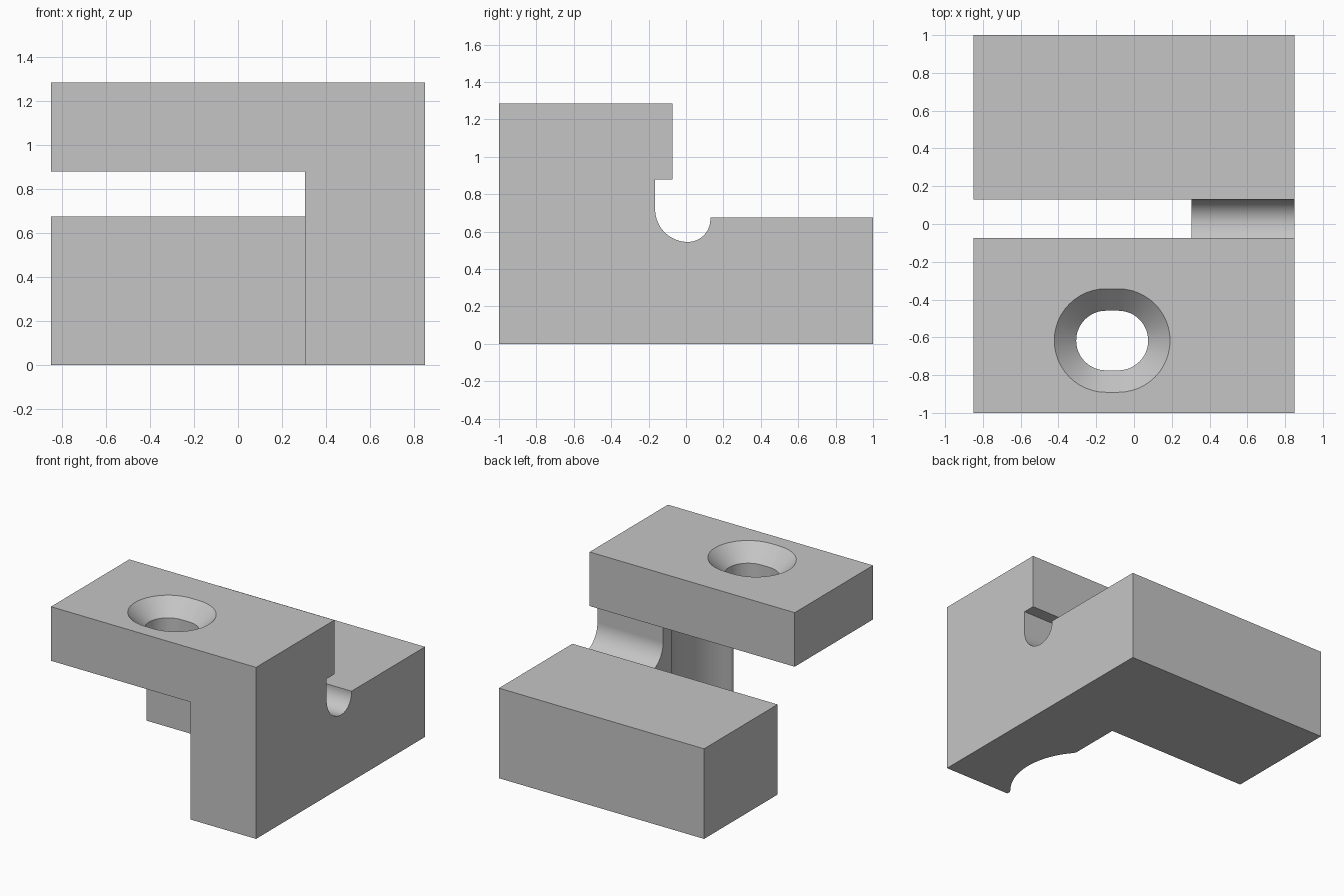
import bpy, bmesh
from math import sin, cos, pi, radians, asin

cube = bpy.data.objects.get("Cube")
if cube:
    bpy.data.objects.remove(cube, do_unlink=True)

grey = bpy.data.materials.new("plain grey")
grey.use_nodes = True
COLOR = (0.56, 0.56, 0.56, 1)
grey.diffuse_color = COLOR
grey.node_tree.nodes["Principled BSDF"].inputs["Base Color"].default_value = COLOR


def arc(cx, cy, r, a0, a1, n):
    """Points on an arc, angles in radians."""
    return [(cx + r * cos(a0 + (a1 - a0) * i / n),
             cy + r * sin(a0 + (a1 - a0) * i / n)) for i in range(n + 1)]


def loft(name, rings):
    """Closed solid through a list of equal rings of 3D points."""
    bm = bmesh.new()
    loops = [[bm.verts.new(p) for p in ring] for ring in rings]
    n = len(loops[0])
    for a, b in zip(loops, loops[1:]):
        for i in range(n):
            j = (i + 1) % n
            bm.faces.new((a[i], a[j], b[j], b[i]))
    bm.faces.new(loops[0][::-1])
    bm.faces.new(loops[-1])
    bmesh.ops.recalc_face_normals(bm, faces=bm.faces)
    mesh = bpy.data.meshes.new(name)
    bm.to_mesh(mesh)
    bm.free()
    mesh.materials.append(grey)
    obj = bpy.data.objects.new(name, mesh)
    bpy.context.collection.objects.link(obj)
    return obj


def cut(target, cutter):
    """Subtract the cutter and discard it."""
    cutter.hide_render = True
    mod = target.modifiers.new("cut", 'BOOLEAN')
    mod.operation = 'DIFFERENCE'
    mod.solver = 'EXACT'
    mod.object = cutter
    bpy.context.view_layer.objects.active = target
    bpy.ops.object.modifier_apply(modifier=mod.name)
    bpy.data.objects.remove(cutter, do_unlink=True)


W = 0.85        # half width
TOP = 1.285     # full height
JAW = 0.88      # underside of the upper jaw
STEP = 0.13     # front of the rear bar
INNER = 0.305   # inner face of the side wall

# Side profile (y, z): tall front jaw, undercut groove, low rear bar
profile = [(-1, 0), (1, 0), (1, 0.675), (STEP, 0.675)]
profile += arc(0.01, 0.665, 0.12, 0, -pi / 2, 16)
profile += arc(0.01, 0.72, 0.175, -pi / 2, -pi, 20)[1:]
profile += [(-0.165, JAW), (-0.073, JAW), (-0.073, TOP), (-1, TOP)]
body = loft("clamp_body", [[(x, y, z) for y, z in profile] for x in (-W, W)])

# Pocket below the jaw, bulging round the bolt hole into the side wall
HOLE_Y, R = -0.617, 0.52
CX = -0.08
half = asin(0.355 / R)
outline = [(-1.1, -1.2), (INNER, -1.2)]
outline += [(max(x, INNER), y) for x, y in arc(CX, HOLE_Y, R, -half, half, 24)]
outline += [(INNER, STEP), (-1.1, STEP)]
cut(body, loft("pocket_cutter", [[(x, y, z) for x, y in outline] for z in (-0.2, JAW)]))


# Countersunk slotted bolt hole
def slot(r, z):
    pts = arc(-0.083, HOLE_Y, r, -pi / 2, pi / 2, 24)
    pts += arc(-0.148, HOLE_Y, r, pi / 2, 3 * pi / 2, 24)
    return [(x, y, z) for x, y in pts]


cut(body, loft("slot_cutter", [slot(0.158, 0.8), slot(0.158, TOP - 0.116),
                               slot(0.274, TOP), slot(0.374, TOP + 0.1)]))

# Smooth the curved walls, keep the block edges crisp
bpy.ops.object.select_all(action='DESELECT')
body.select_set(True)
bpy.context.view_layer.objects.active = body
bpy.ops.object.shade_smooth_by_angle(angle=radians(30))
weighted = body.modifiers.new("weighted normals", 'WEIGHTED_NORMAL')
weighted.keep_sharp = True
